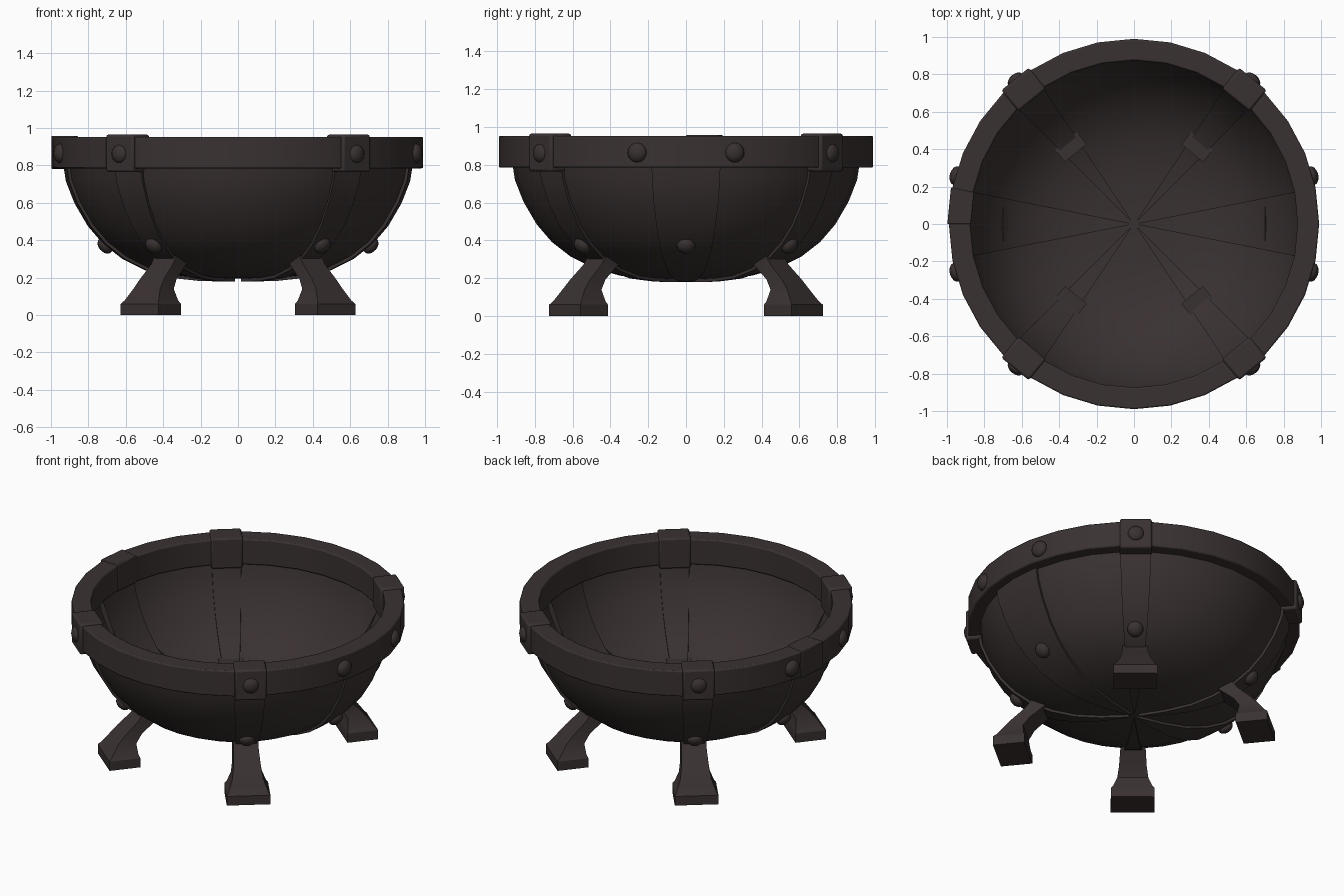
import bpy, bmesh, math
from mathutils import Matrix, Vector

if "Cube" in bpy.data.objects:
    bpy.data.objects.remove(bpy.data.objects["Cube"])

iron = bpy.data.materials.new("dark iron")
iron.diffuse_color = (0.042, 0.031, 0.031, 1)
iron.use_nodes = True
iron.node_tree.nodes["Principled BSDF"].inputs["Base Color"].default_value = iron.diffuse_color
SEG = math.radians(11.25)            # one of 32 sides
DIAG = [4.5 * SEG, math.pi - 4.5 * SEG, math.pi + 4.5 * SEG, -4.5 * SEG]


def finish(bm, name, bevel=0, angle=35):
    bmesh.ops.remove_doubles(bm, verts=bm.verts, dist=1e-5)
    bmesh.ops.recalc_face_normals(bm, faces=bm.faces)
    me = bpy.data.meshes.new(name)
    bm.to_mesh(me)
    bm.free()
    me.materials.append(iron)
    ob = bpy.data.objects.new(name, me)
    bpy.context.collection.objects.link(ob)
    if bevel:
        m = ob.modifiers.new("bevel", 'BEVEL')
        m.width, m.segments, m.limit_method = bevel, 2, 'ANGLE'
        m.angle_limit = math.radians(40)
    bpy.ops.object.select_all(action='DESELECT')
    ob.select_set(True)
    bpy.context.view_layer.objects.active = ob
    bpy.ops.object.shade_smooth_by_angle(angle=math.radians(angle))
    return ob


def sweep(name, prof, a0, n, closed=True, bevel=0):
    """Turn an (r, z) profile around z through n sides, capping partial turns."""
    bm = bmesh.new()
    full = n == 32
    rings = [[bm.verts.new((r * math.cos(a0 + i * SEG), r * math.sin(a0 + i * SEG), z))
              for r, z in prof] for i in range(n if full else n + 1)]
    k = len(prof)
    for i in range(n):
        A, B = rings[i], rings[(i + 1) % len(rings)]
        for j in range(k if closed else k - 1):
            j2 = (j + 1) % k
            bm.faces.new((A[j], B[j], B[j2], A[j2]))
    if not full:
        for ring in (rings[0], rings[-1]):
            bmesh.ops.triangulate(bm, faces=[bm.faces.new(ring)])
    return finish(bm, name, bevel)


def offset(prof, d):
    out = []
    for i, (r, z) in enumerate(prof):
        a, b = prof[max(i - 1, 0)], prof[min(i + 1, len(prof) - 1)]
        t = Vector((b[0] - a[0], b[1] - a[1])).normalized()
        out.append((r + t.y * d if r > 0.05 else r, z - t.x * d))
    return out


def box(name, ang, r, z, size, tilt=0, bevel=0):
    """Box sized (radial, tangent, height) placed at angle and radius."""
    bm = bmesh.new()
    bmesh.ops.create_cube(bm, size=1)
    bm.transform(Matrix.Rotation(ang, 4, 'Z') @ Matrix.Translation((r, 0, z))
                 @ Matrix.Rotation(tilt, 4, 'Y') @ Matrix.Diagonal((*size, 1)))
    return finish(bm, name, bevel)


def rivet(name, ang, r, z, tilt=0, rad=0.048, bulge=0.035):
    bm = bmesh.new()
    bmesh.ops.create_uvsphere(bm, u_segments=16, v_segments=10, radius=1)
    bm.transform(Matrix.Rotation(ang, 4, 'Z') @ Matrix.Translation((r, 0, z))
                 @ Matrix.Rotation(tilt, 4, 'Y') @ Matrix.Diagonal((bulge, rad, rad, 1)))
    return finish(bm, name, angle=60)


# bowl
P = [(0, .195), (.2, .198), (.35, .214), (.49, .254), (.61, .314), (.71, .392),
     (.79, .485), (.86, .605), (.905, .72), (.925, .85)]
sweep("bowl", P + offset(P, -0.015)[::-1], 0, 32, closed=False)

# rim
sweep("rim", [(.875, .785), (.99, .785), (.99, .953), (.875, .953)], 0, 32, bevel=0.008)
sweep("rim_joint", [(.872, .782), (.998, .782), (.998, .958), (.872, .958)],
      math.pi - SEG, 1, bevel=0.005)

# straps running down the bowl
S = [(.03, .195)] + P[1:]
strap = offset(S, 0.016) + offset(S, -0.024)[::-1]
for a in DIAG:
    sweep("corner_strap", strap, a - SEG / 2, 1)
for a in (0, math.pi):
    sweep("side_strap", strap, a - SEG, 2)

# clasps and rivets at the corners
for a in DIAG:
    box("clasp", a, .93, .865, (.145, .19, .2), bevel=0.012)
    rivet("clasp_rivet", a, 1.0, .862, bulge=0.028)
    rivet("strap_rivet", a, .71, .372, math.radians(40))

# side rivets
for a in (0, math.pi):
    rivet("side_strap_rivet", a, .71, .372, math.radians(40))
    box("rivet_plate", a, .69, .40, (.02, .2, .06), math.radians(40))
    for s in (-1, 1):
        rivet("rim_rivet", a + s * math.radians(15.2), .985, .865, rad=.052)

# splayed legs: (centre radius, z, depth, width) sections
LEG = [(.735, 0, .19, .26), (.735, .06, .19, .26), (.73, .078, .165, .235),
       (.712, .14, .115, .185), (.67, .195, .105, .165), (.585, .27, .115, .15),
       (.55, .315, .12, .15)]
for a in DIAG:
    bm = bmesh.new()
    rings = [[bm.verts.new((r + sx * d / 2, sy * w / 2, z))
              for sx, sy in ((-1, -1), (1, -1), (1, 1), (-1, 1))] for r, z, d, w in LEG]
    for A, B in zip(rings, rings[1:]):
        for j in range(4):
            bm.faces.new((A[j], A[(j + 1) % 4], B[(j + 1) % 4], B[j]))
    bm.faces.new(rings[0])
    bm.faces.new(rings[-1])
    bm.transform(Matrix.Rotation(a, 4, 'Z'))
    finish(bm, "leg", angle=25)
